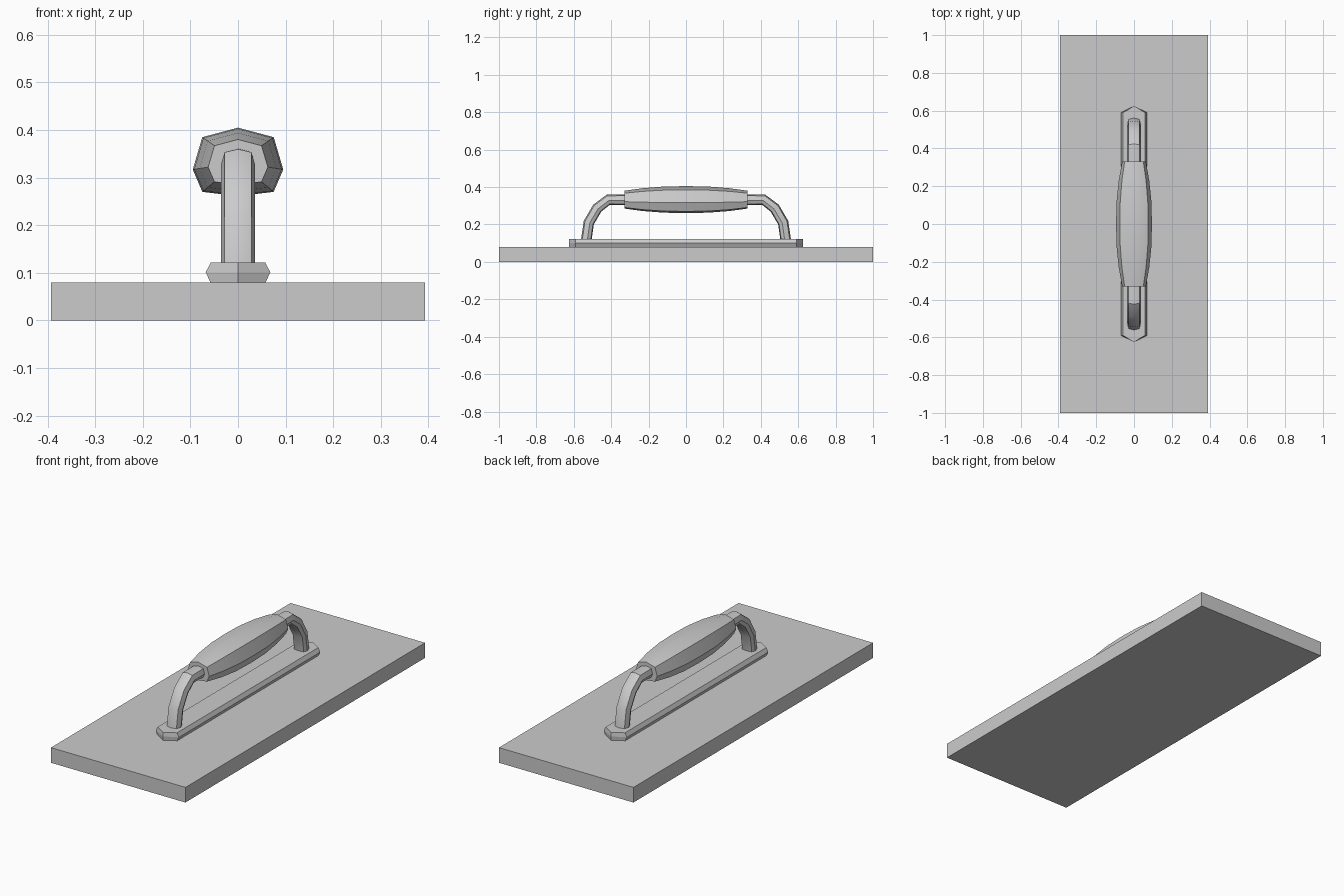
import bpy, bmesh, math

if "Cube" in bpy.data.objects:
    bpy.data.objects.remove(bpy.data.objects["Cube"])


def make_object(name, rings, smooth=None):
    """Skin a stack of equal-length rings and cap both ends."""
    bm = bmesh.new()
    loops = [[bm.verts.new(p) for p in ring] for ring in rings]
    n = len(loops[0])
    for a, b in zip(loops, loops[1:]):
        for i in range(n):
            j = (i + 1) % n
            bm.faces.new((a[i], a[j], b[j], b[i]))
    bm.faces.new(loops[0][::-1])
    bm.faces.new(loops[-1])
    bmesh.ops.recalc_face_normals(bm, faces=bm.faces)
    mesh = bpy.data.meshes.new(name)
    bm.to_mesh(mesh)
    bm.free()
    obj = bpy.data.objects.new(name, mesh)
    bpy.context.collection.objects.link(obj)
    if smooth:
        bpy.ops.object.select_all(action='DESELECT')
        obj.select_set(True)
        bpy.context.view_layer.objects.active = obj
        bpy.ops.object.shade_smooth_by_angle(angle=math.radians(smooth))
    return obj


def mirrored(half):
    """Close a half section (top to bottom) across x = 0."""
    return half + [(-x, v) for x, v in half[-2:0:-1]]


# Flat board
board = [(-0.393, -1), (0.393, -1), (0.393, 1), (-0.393, 1)]
make_object("float_board", [[(x, y, z) for x, y in board] for z in (0, 0.08)])

# Mounting strip: pointed ends and a ridge around the middle
strip = []
for z, w in ((0.078, 0.057), (0.101, 0.068), (0.122, 0.057)):
    strip.append([(0, -0.625, z), (w, -0.59, z), (w, 0.59, z),
                  (0, 0.625, z), (-w, 0.59, z), (-w, -0.59, z)])
make_object("mounting_strip", strip)

# Bent bracket: squashed octagon swept along an arch
section = mirrored([(0, 0.029), (0.028, 0.022), (0.036, -0.005),
                    (0.028, -0.023), (0, -0.028)])
half_path = [(0.533, 0.115), (0.519, 0.21), (0.474, 0.287),
             (0.415, 0.332), (0.32, 0.332)]
path = [(-y, z) for y, z in half_path] + half_path[::-1]
rings = []
for i, (y, z) in enumerate(path):
    p, q = path[max(i - 1, 0)], path[min(i + 1, len(path) - 1)]
    a = math.atan2(q[1] - p[1], q[0] - p[0])
    if i in (0, len(path) - 1):
        a = math.copysign(math.pi / 2, a)
    rings.append([(x, y - v * math.sin(a), z + v * math.cos(a))
                  for x, v in section])
make_object("handle_bracket", rings, 30)

# Barrel-shaped octagonal grip
grip = mirrored([(0, 0.073), (0.075, 0.053), (0.095, -0.015),
                 (0.075, -0.062), (0, -0.071)])
half_profile = [(0.33, 0.57), (0.33, 0.66), (0.23, 0.85), (0.12, 0.97)]
profile = ([(-y, s) for y, s in half_profile] + [(0, 1.0)]
           + half_profile[::-1])
make_object("hand_grip", [[(x * s, y, 0.332 + v * s) for x, v in grip]
                          for y, s in profile], 30)
